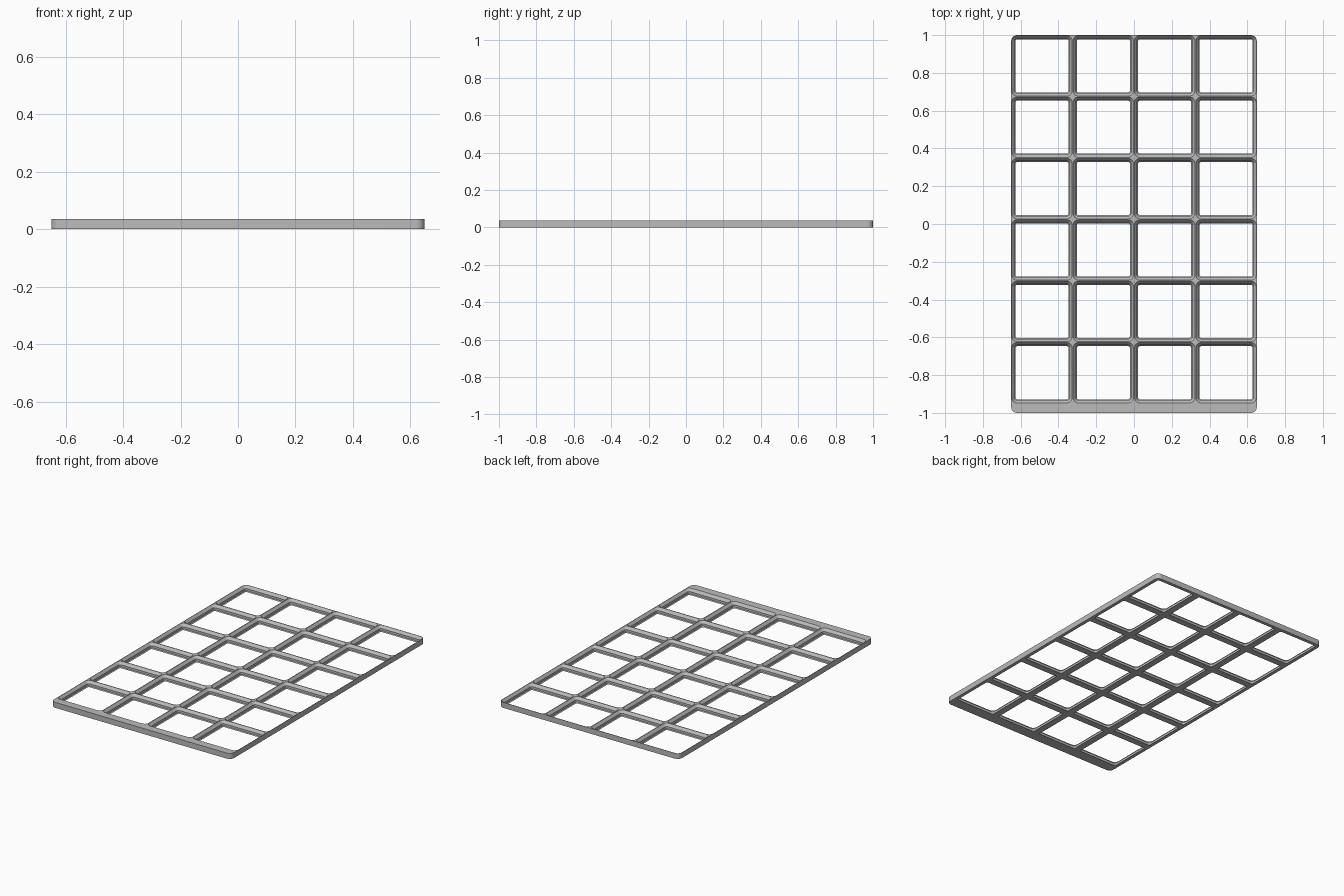
import bpy, bmesh, math

if "Cube" in bpy.data.objects:
    bpy.data.objects.remove(bpy.data.objects["Cube"])

PITCH = 0.325
COLS, ROWS = 4, 6
HALF_X = PITCH * COLS / 2
UNIT = PITCH / 42
HEIGHT = 4.65 * UNIT
LAND = 0.0025                      # half the flat strip on top of each rib
# pocket wall, bottom to top: (inset from cell edge, height)
WALL = [(2.85 * UNIT, 0), (2.15 * UNIT, 0.7 * UNIT),
        (2.15 * UNIT, 2.5 * UNIT), (LAND, HEIGHT)]
RADIUS = 4 * UNIT
SEG = 8

bm = bmesh.new()


def ring(x0, y0, x1, y1, r, z):
    """Rounded rectangle of vertices."""
    verts = []
    corners = [(x1 - r, y1 - r), (x0 + r, y1 - r), (x0 + r, y0 + r), (x1 - r, y0 + r)]
    for q, (cx, cy) in enumerate(corners):
        for i in range(SEG + 1):
            a = (q + i / SEG) * math.pi / 2
            verts.append(bm.verts.new((cx + r * math.cos(a), cy + r * math.sin(a), z)))
    return verts


def skin(rings):
    """Join consecutive rings with quads."""
    for a, b in zip(rings, rings[1:]):
        n = len(a)
        for i in range(n):
            j = (i + 1) % n
            bm.faces.new((a[i], a[j], b[j], b[i]))


def loop_edges(verts):
    return [bm.edges.get((v, verts[i - 1])) for i, v in enumerate(verts)]


# outer rim, with the wider front strip
outer = [ring(-HALF_X, -1, HALF_X, 1, RADIUS, z) for z in (0, HEIGHT)]
skin(outer)
bottom, top = loop_edges(outer[0]), loop_edges(outer[1])

# stepped pockets
for c in range(COLS):
    for r in range(ROWS):
        x0, y1 = -HALF_X + c * PITCH, 1 - r * PITCH
        rings = [ring(x0 + d, y1 - PITCH + d, x0 + PITCH - d, y1 - d, RADIUS - d, z)
                 for d, z in WALL]
        skin(rings)
        bottom += loop_edges(rings[0])
        top += loop_edges(rings[-1])

# flat underside and top
for edges, nz in ((bottom, -1), (top, 1)):
    bmesh.ops.triangle_fill(bm, edges=edges, use_beauty=True, normal=(0, 0, nz))
bmesh.ops.recalc_face_normals(bm, faces=bm.faces)

mesh = bpy.data.meshes.new("grid_baseplate")
bm.to_mesh(mesh)
bm.free()
plate = bpy.data.objects.new("grid_baseplate", mesh)
bpy.context.collection.objects.link(plate)

grey = bpy.data.materials.new("light_grey")
grey.diffuse_color = (0.5, 0.5, 0.5, 1)
grey.use_nodes = True
grey.node_tree.nodes["Principled BSDF"].inputs["Base Color"].default_value = grey.diffuse_color
mesh.materials.append(grey)

bpy.context.view_layer.objects.active = plate
plate.select_set(True)
bpy.ops.object.shade_smooth_by_angle(angle=math.radians(30))
